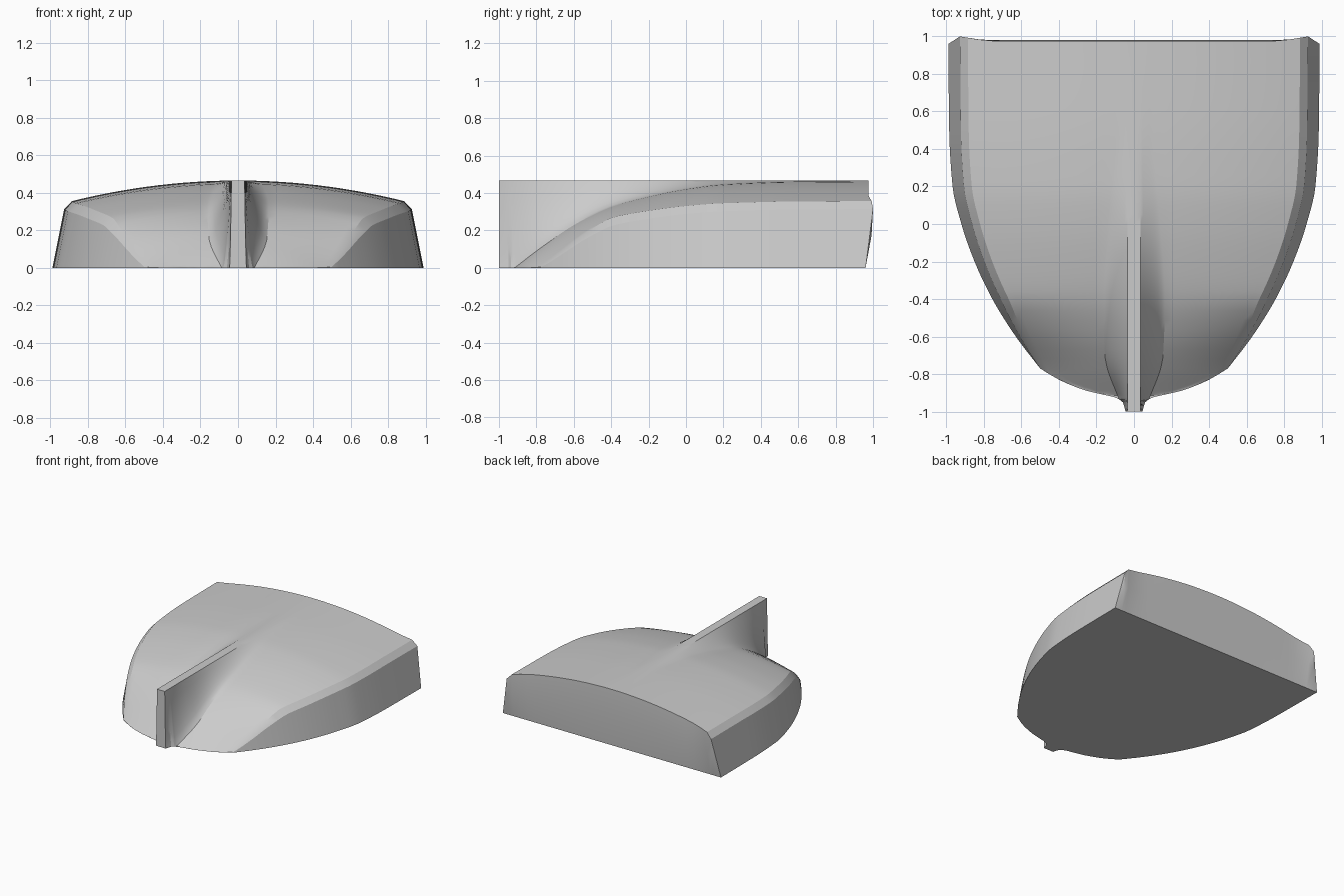
import bpy, bmesh, math

cube = bpy.data.objects.get("Cube")
if cube:
    bpy.data.objects.remove(cube, do_unlink=True)

FIN_W, FIN_TOP, REAR = 0.035, 0.466, 0.975


def curve(points):
    """Smooth interpolation through sorted points, without overshoot."""
    def slope(k):
        if k in (0, len(points) - 1):
            k0, k1 = (0, 1) if k == 0 else (k - 1, k)
            return (points[k1][1] - points[k0][1]) / (points[k1][0] - points[k0][0])
        (a, p), (b, q), (c, r) = points[k - 1:k + 2]
        m, n = (q - p) / (b - a), (r - q) / (c - b)
        return 0 if m * n <= 0 else 2 * m * n / (m + n)

    def value(t):
        if t <= points[0][0]:
            return points[0][1]
        for k in range(len(points) - 1):
            (a, p), (b, q) = points[k], points[k + 1]
            if t <= b:
                d = b - a
                u = (t - a) / d
                return (p * (1 + 2 * u) * (1 - u) ** 2 + q * u * u * (3 - 2 * u)
                        + d * u * (1 - u) * (slope(k) * (1 - u) - slope(k + 1) * u))
        return points[-1][1]
    return value


outline_front = curve([(-1, .045), (-.95, .06), (-.925, .1), (-.915, .14),
                       (-.89, .25), (-.83, .4), (-.77, .5)])
outline_side = curve([(-.77, .5), (-.6, .63), (-.4, .755), (-.2, .85), (0, .92),
                      (.2, .967), (.5, .985), (1, .99)])
crest = curve([(-.92, 0), (-.77, .12), (-.6, .235), (-.4, .33), (-.2, .385),
               (0, .425), (.2, .45), (.6, .464), (1, .466)])
fairing = curve([(-1, .045), (-.92, .085), (-.7, .155), (-.4, .165), (0, .14), (.4, .1)])


def clamp(v):
    return max(0.0, min(1.0, v))


def half_width(y):
    return outline_front(y) if y < -.77 else outline_side(y)


def hull_height(x, y):
    sweep = .4 * x * x * clamp((-.4 - y) / .35)
    return max(0.0, crest(y - sweep) - .14 * x * x)


def top_height(x, y, b):
    h = hull_height(x, y)
    t = clamp((x - FIN_W) / max(b - FIN_W, .001))
    return h + max(0, FIN_TOP - h) * (1 - t) ** 1.5


def half_section(y):
    """Points from the centre line out to the lower edge."""
    w = half_width(y)
    b = min(fairing(y), w)
    z = hull_height(w * .92, y)
    c = .043 * clamp(z / .25)
    xi = max(b, w - .2 * max(0, z - c) - c)
    xs = [0, FIN_W] + [FIN_W + (b - FIN_W) * k / 7 for k in range(1, 8)]
    xs += [b + (xi - b) * k / 12 for k in range(1, 13)]
    pts = [(x, top_height(x, y, b)) for x in xs]
    zi = pts[-1][1]
    pts.append((max(xi, w - .2 * max(0, zi - c)), max(0, zi - c)))
    pts.append((w, 0))
    return pts


# Lofted hull with the upright front fin blended into it
stations = [-1, -.975, -.95, -.935, -.925, -.92, -.915, -.905, -.89, -.87, -.85,
            -.83, -.8, -.77]
stations += [-.77 + (REAR + .77) * k / 34 for k in range(1, 35)]
bm = bmesh.new()
top, bottom = [], []
for y in stations:
    half = half_section(y)
    full = [(-x, z) for x, z in half[:0:-1]] + half
    last = y == stations[-1]
    upper, lower = [], []
    for x, z in full:
        flare = .025 * clamp((abs(x) - .7) / .22) ** 2 if last else 0
        low_y = .96 if last else y
        upper.append(bm.verts.new((x, y + flare if z else low_y, z)))
        lower.append(bm.verts.new((x, low_y, 0)))
    top.append(upper)
    bottom.append(lower)


def bridge(row_a, row_b):
    for k in range(len(row_a) - 1):
        bm.faces.new((row_a[k], row_a[k + 1], row_b[k + 1], row_b[k]))


for i in range(len(stations) - 1):
    bridge(top[i], top[i + 1])
    bridge(bottom[i + 1], bottom[i])
bridge(bottom[0], top[0])

# Rear panel, slightly bowed halfway up
middle = [bm.verts.new((t.co.x, (t.co.y + b.co.y) / 2 + (.012 if t.co.z else 0), t.co.z * .55))
          for t, b in zip(top[-1], bottom[-1])]
bridge(top[-1], middle)
bridge(middle, bottom[-1])

bmesh.ops.remove_doubles(bm, verts=bm.verts[:], dist=.0004)
bmesh.ops.dissolve_degenerate(bm, edges=bm.edges[:], dist=.0002)
bmesh.ops.recalc_face_normals(bm, faces=bm.faces[:])

mesh = bpy.data.meshes.new("hull")
bm.to_mesh(mesh)
bm.free()
hull = bpy.data.objects.new("hull", mesh)
bpy.context.collection.objects.link(hull)

# Plain grey finish
grey = bpy.data.materials.new("light_grey")
grey.use_nodes = True
colour = (.6, .6, .6, 1)
grey.diffuse_color = colour
grey.node_tree.nodes["Principled BSDF"].inputs["Base Color"].default_value = colour
mesh.materials.append(grey)

bpy.ops.object.select_all(action="DESELECT")
hull.select_set(True)
bpy.context.view_layer.objects.active = hull
bpy.ops.object.shade_smooth_by_angle(angle=math.radians(25))
